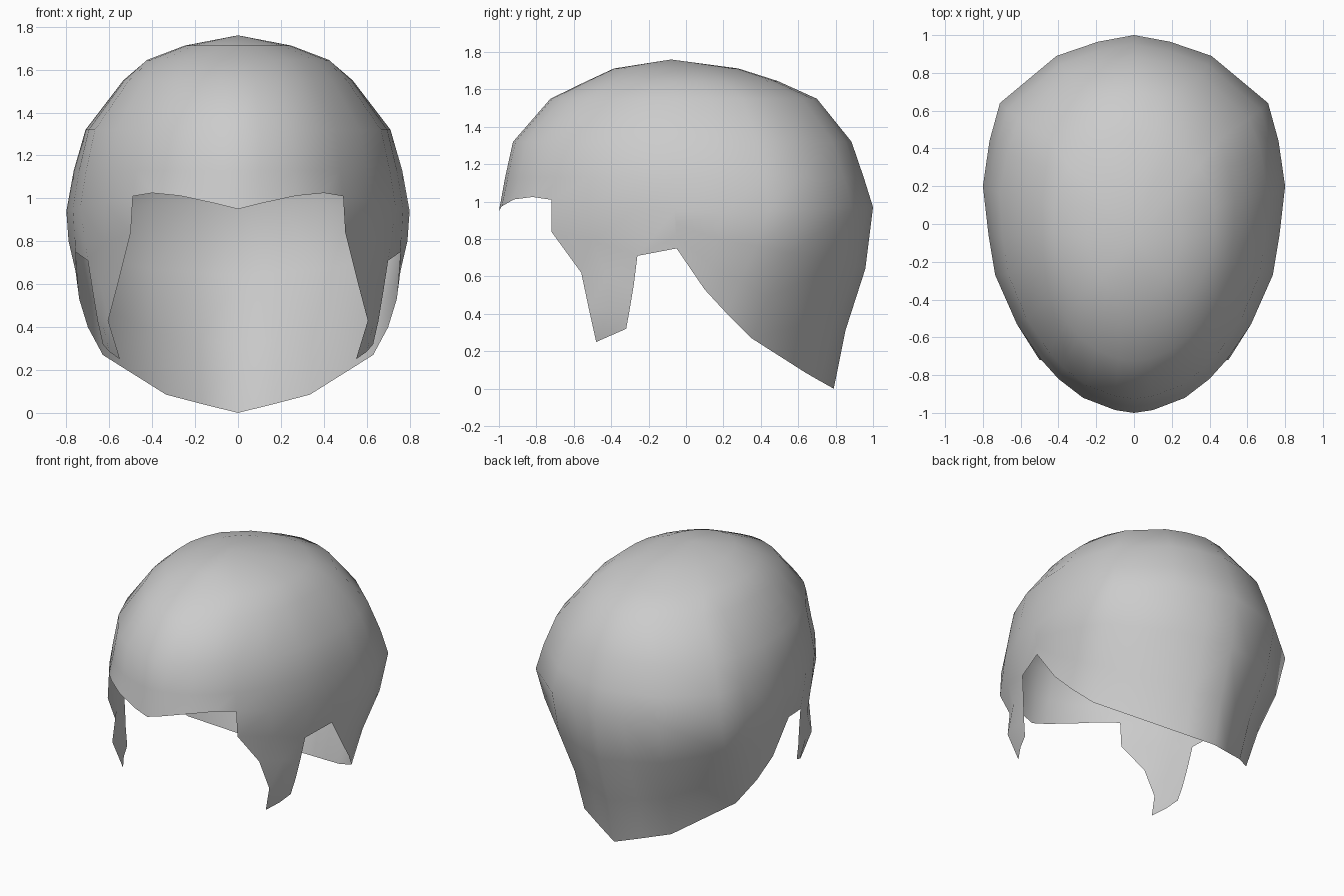
import bpy, bmesh
from math import sqrt
from mathutils import Vector

if "Cube" in bpy.data.objects:
    bpy.data.objects.remove(bpy.data.objects["Cube"])

# Widest line of the right half, from front centre round to back centre
rim = [Vector(p) for p in [
    (0, -1, .95), (.10, -.985, .975), (.27, -.92, 1.012), (.40, -.82, 1.025),
    (.49, -.72, 1.01), (.62, -.53, .98), (.735, -.27, .96), (.77, -.06, .95),
    (.80, .20, .94), (.765, .44, .95), (.71, .64, .96), (.41, .89, .97),
    (.19, .965, .97), (0, 1, .97)]]

# Dome levels: height, front y, back y, half width, roundness
levels = [(1.13, -.967, .95, .767, .1), (1.32, -.925, .885, .715, .3),
          (1.55, -.725, .70, .54, .5), (1.645, -.53, .49, .43, .7),
          (1.712, -.385, .28, .25, .9)]

# Sideburn rows below the rim: front edge, middle, back edge
sideburn = [[(.50, -.72, .84), (.62, -.50, .79), (.70, -.26, .71)],
            [(.555, -.56, .62), (.64, -.42, .60), (.675, -.28, .55)],
            [(.605, -.52, .43), (.635, -.41, .43), (.655, -.30, .43)],
            [(.55, -.48, .25), (.60, -.40, .285), (.63, -.32, .32)]]

# Lower edge of the back flap, from ear to nape
nape = [(.757, -.05, .75), (.74, .10, .53), (.70, .22, .40), (.63, .35, .27),
        (.335, .64, .085), (.17, .715, .042), (0, .79, 0)]


def dome_point(p, level):
    z, front, back, width, roundness = level
    oval = .8 * sqrt(max(0, 1 - p.y ** 2))
    x = p.x + (oval - p.x) * roundness
    if p.x == 0:
        x = 0
    return (x * width / .8, front + (p.y + 1) / 2 * (back - front), z)


def bridge(bm, a, b):
    for i in range(len(a) - 1):
        bm.faces.new((a[i], a[i + 1], b[i + 1], b[i]))


bm = bmesh.new()
base = [bm.verts.new(p) for p in rim]

# Dome
lower = base
for level in levels:
    upper = [bm.verts.new(dome_point(p, level)) for p in rim]
    bridge(bm, lower, upper)
    lower = upper
crown = bm.verts.new((0, -.08, 1.76))
for a, b in zip(lower, lower[1:]):
    bm.faces.new((a, b, crown))

# Sideburn
above = base[4:7]
burn_rows = []
for row in sideburn:
    below = [bm.verts.new(p) for p in row]
    bridge(bm, below, above)
    burn_rows.append(below)
    above = below

# Back flap, slightly bulged between rim and lower edge
above = base[7:]
ear_column = [base[7]]
for t, bulge in ((.34, .03), (.68, -.005), (1, 0)):
    below = []
    for p, q in zip(rim[7:], nape):
        v = p.lerp(Vector(q), t)
        out = Vector((p.x, p.y, 0)).normalized()
        amount = bulge * min(1, max(0, p.z - q[2] - .2) / .6)
        below.append(bm.verts.new(v + out * amount))
    bridge(bm, below, above)
    ear_column.append(below[0])
    above = below

# Strip over the ear joining sideburn and flap
bm.faces.new([base[6], burn_rows[0][2]] + ear_column[::-1])

bmesh.ops.recalc_face_normals(bm, faces=bm.faces[:])
bm.normal_update()
top = max(bm.faces, key=lambda f: f.calc_center_median().z)
if top.normal.z < 0:
    bmesh.ops.reverse_faces(bm, faces=bm.faces[:])
for f in bm.faces:
    f.smooth = True

mesh = bpy.data.meshes.new("hair_shell")
bm.to_mesh(mesh)
bm.free()
hair = bpy.data.objects.new("hair_shell", mesh)
bpy.context.collection.objects.link(hair)

# Left half
mirror = hair.modifiers.new("mirror", 'MIRROR')
mirror.use_axis[0] = True
mirror.use_clip = True
mirror.merge_threshold = .001
